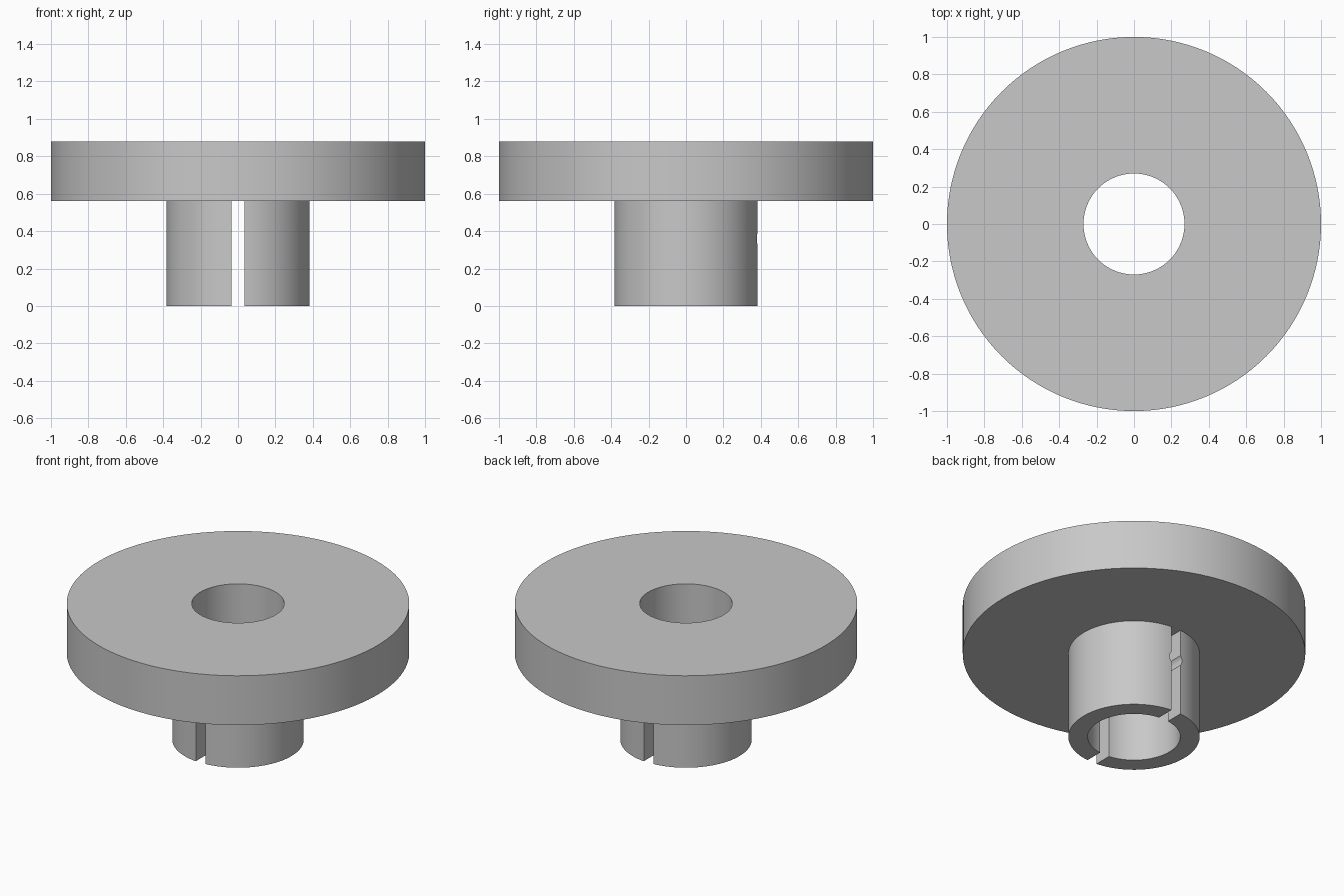
import bpy, bmesh
from math import cos, sin, tau, pi
from mathutils import Matrix

default = bpy.data.objects.get("Cube")
if default:
    bpy.data.objects.remove(default, do_unlink=True)

SEGMENTS = 128
BORE, HUB, RIM = 0.27, 0.383, 1.0
HUB_TOP, TOP = 0.562, 0.88
SLOT_HALF = 0.034

grey = bpy.data.materials.new("plain grey")
grey.use_nodes = True
colour = (0.58, 0.58, 0.58, 1)
grey.diffuse_color = colour
grey.node_tree.nodes["Principled BSDF"].inputs["Base Color"].default_value = colour


def add_object(name, bm):
    bmesh.ops.recalc_face_normals(bm, faces=bm.faces[:])
    mesh = bpy.data.meshes.new(name)
    bm.to_mesh(mesh)
    bm.free()
    obj = bpy.data.objects.new(name, mesh)
    bpy.context.collection.objects.link(obj)
    mesh.materials.append(grey)
    return obj


def lathe(name, profile):
    """Revolve a closed (radius, height) profile around z."""
    bm = bmesh.new()
    rings = []
    for i in range(SEGMENTS):
        a = tau * i / SEGMENTS
        rings.append([bm.verts.new((r * cos(a), r * sin(a), z)) for r, z in profile])
    n = len(profile)
    for i, ring in enumerate(rings):
        after = rings[(i + 1) % SEGMENTS]
        for j in range(n):
            k = (j + 1) % n
            bm.faces.new((ring[j], after[j], after[k], ring[k]))
    return add_object(name, bm)


# Wide disc and narrower hub, with a bore through both
flanged_hub = lathe("flanged_hub", [
    (BORE, 0), (HUB, 0), (HUB, HUB_TOP), (RIM, HUB_TOP), (RIM, TOP), (BORE, TOP)])

# Slot across the hub, front to back, up to the disc
bm = bmesh.new()
bmesh.ops.create_cube(bm, size=1)
for v in bm.verts:
    v.co.x = SLOT_HALF if v.co.x > 0 else -SLOT_HALF
    v.co.z = HUB_TOP if v.co.z > 0 else -0.1
slot = add_object("slot_cutter", bm)

# Small round cross hole in the back wall only
bm = bmesh.new()
bmesh.ops.create_cone(bm, cap_ends=True, segments=32, radius1=0.047, radius2=0.047,
                      depth=0.4, matrix=Matrix.Translation((0, 0.35, 0.36))
                      @ Matrix.Rotation(pi / 2, 4, "X"))
hole = add_object("hole_cutter", bm)

for cutter in (slot, hole):
    cutter.hide_render = True
    cut = flanged_hub.modifiers.new(cutter.name, "BOOLEAN")
    cut.operation = "DIFFERENCE"
    cut.solver = "EXACT"
    cut.object = cutter

# Bake the cuts, then shade the round walls smooth
depsgraph = bpy.context.evaluated_depsgraph_get()
baked = bpy.data.meshes.new_from_object(flanged_hub.evaluated_get(depsgraph))
flanged_hub.modifiers.clear()
flanged_hub.data = baked
for cutter in (slot, hole):
    bpy.data.objects.remove(cutter, do_unlink=True)

bpy.ops.object.select_all(action="DESELECT")
flanged_hub.select_set(True)
bpy.context.view_layer.objects.active = flanged_hub
bpy.ops.object.shade_smooth_by_angle(angle=pi / 6)
